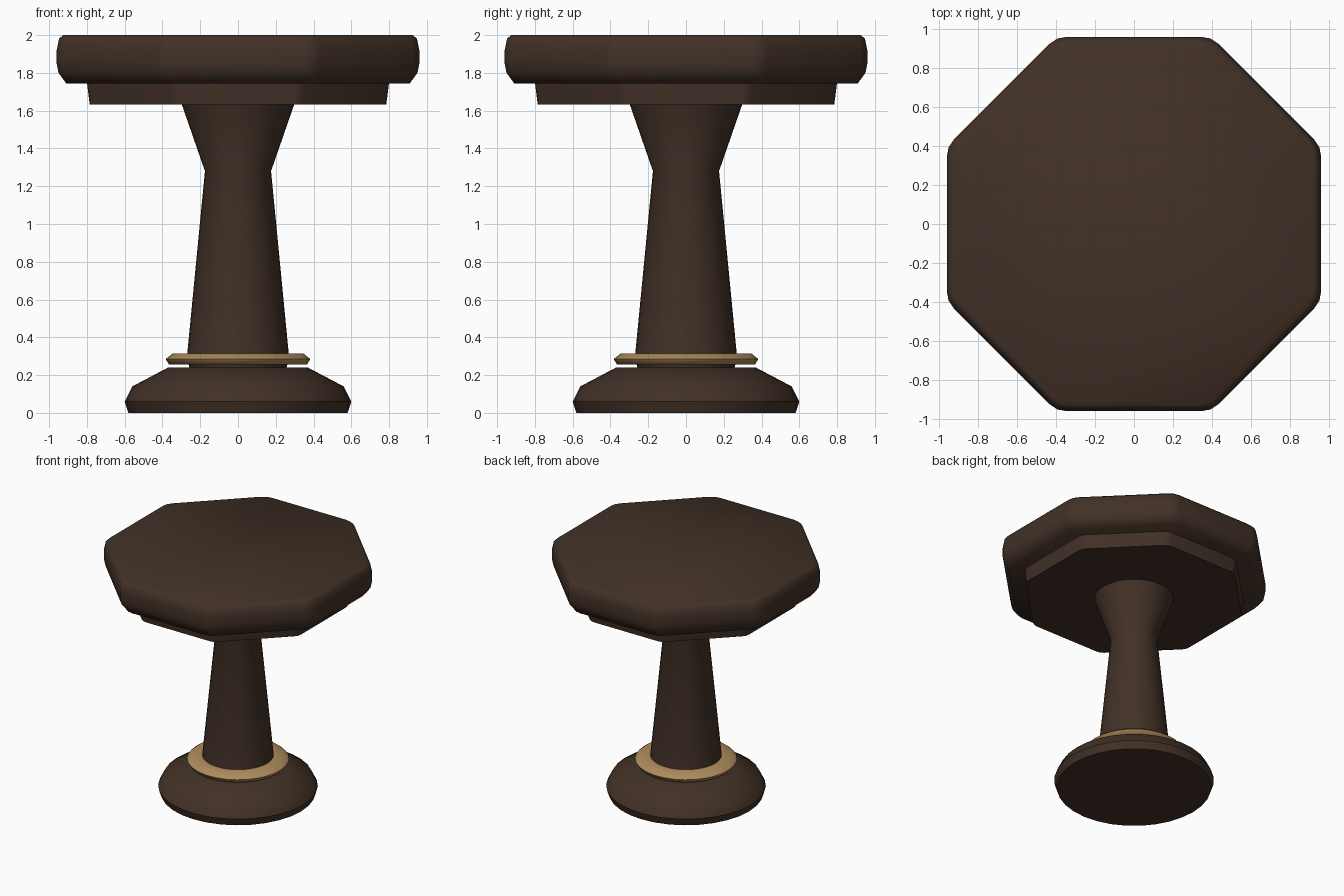
import bpy, bmesh, math

if "Cube" in bpy.data.objects:
    bpy.data.objects.remove(bpy.data.objects["Cube"])


def material(name, rgb):
    m = bpy.data.materials.new(name)
    m.diffuse_color = (*rgb, 1)
    m.use_nodes = True
    m.node_tree.nodes["Principled BSDF"].inputs["Base Color"].default_value = m.diffuse_color
    return m


wood = material("dark wood", (0.054, 0.031, 0.020))
brass = material("brass", (0.42, 0.26, 0.105))


def circle(n):
    """Unit circle outline."""
    return [(math.cos(2 * math.pi * i / n), math.sin(2 * math.pi * i / n)) for i in range(n)]


def octagon(cut):
    """Octagon of apothem 1, flats on the axes, with corners rounded over `cut`."""
    pts, radius = [], 1 / math.cos(math.pi / 8)
    half = math.tan(math.pi / 8)
    for i in range(8):
        a = math.pi / 8 + i * math.pi / 4
        c = (radius * math.cos(a), radius * math.sin(a))
        ends = []
        for s in (-1, 1):
            n = a + s * math.pi / 8
            mid = (math.cos(n), math.sin(n))
            f = cut / half
            ends.append([c[k] + (mid[k] - c[k]) * f for k in (0, 1)])
        centre = [0.25 * ends[0][k] + 0.5 * c[k] + 0.25 * ends[1][k] for k in (0, 1)]
        pts += [ends[0], centre, ends[1]]
    return pts


def loft(name, outline, profile, mat, closed=False, angle=40):
    """Stack scaled copies of an outline along (size, height) points."""
    bm = bmesh.new()
    rings = [[bm.verts.new((x * r, y * r, z)) for x, y in outline] for r, z in profile]
    n = len(outline)
    pairs = list(zip(rings, rings[1:]))
    if closed:
        pairs.append((rings[-1], rings[0]))
    else:
        bm.faces.new(rings[0][::-1])
        bm.faces.new(rings[-1])
    for a, b in pairs:
        for i in range(n):
            j = (i + 1) % n
            bm.faces.new((a[i], a[j], b[j], b[i]))
    bmesh.ops.recalc_face_normals(bm, faces=bm.faces)
    mesh = bpy.data.meshes.new(name)
    bm.to_mesh(mesh)
    bm.free()
    mesh.materials.append(mat)
    obj = bpy.data.objects.new(name, mesh)
    bpy.context.collection.objects.link(obj)
    bpy.ops.object.select_all(action='DESELECT')
    obj.select_set(True)
    bpy.context.view_layer.objects.active = obj
    bpy.ops.object.shade_smooth_by_angle(angle=math.radians(angle))
    return obj


# Rounded foot
loft("base", circle(32), [(0.58, 0), (0.60, 0.06), (0.56, 0.14), (0.37, 0.24)], wood)

# Brass collar around the foot of the column
loft("collar_ring", circle(32),
     [(0.25, 0.255), (0.365, 0.255), (0.383, 0.285), (0.345, 0.315), (0.25, 0.315)],
     brass, closed=True, angle=60)

# Tapered column flaring out under the top
loft("column", circle(32),
     [(0.255, 0.23), (0.27, 0.29), (0.268, 0.32), (0.175, 1.28), (0.30, 1.64)], wood)

# Octagonal plate under the top
loft("under_plate", octagon(0.04), [(0.785, 1.633), (0.80, 1.75)], wood)

# Octagonal tabletop with softened edges
loft("tabletop", octagon(0.05),
     [(0.91, 1.745), (0.95, 1.80), (0.96, 1.85), (0.96, 1.92), (0.948, 1.98), (0.926, 2.0)],
     wood, angle=60)
